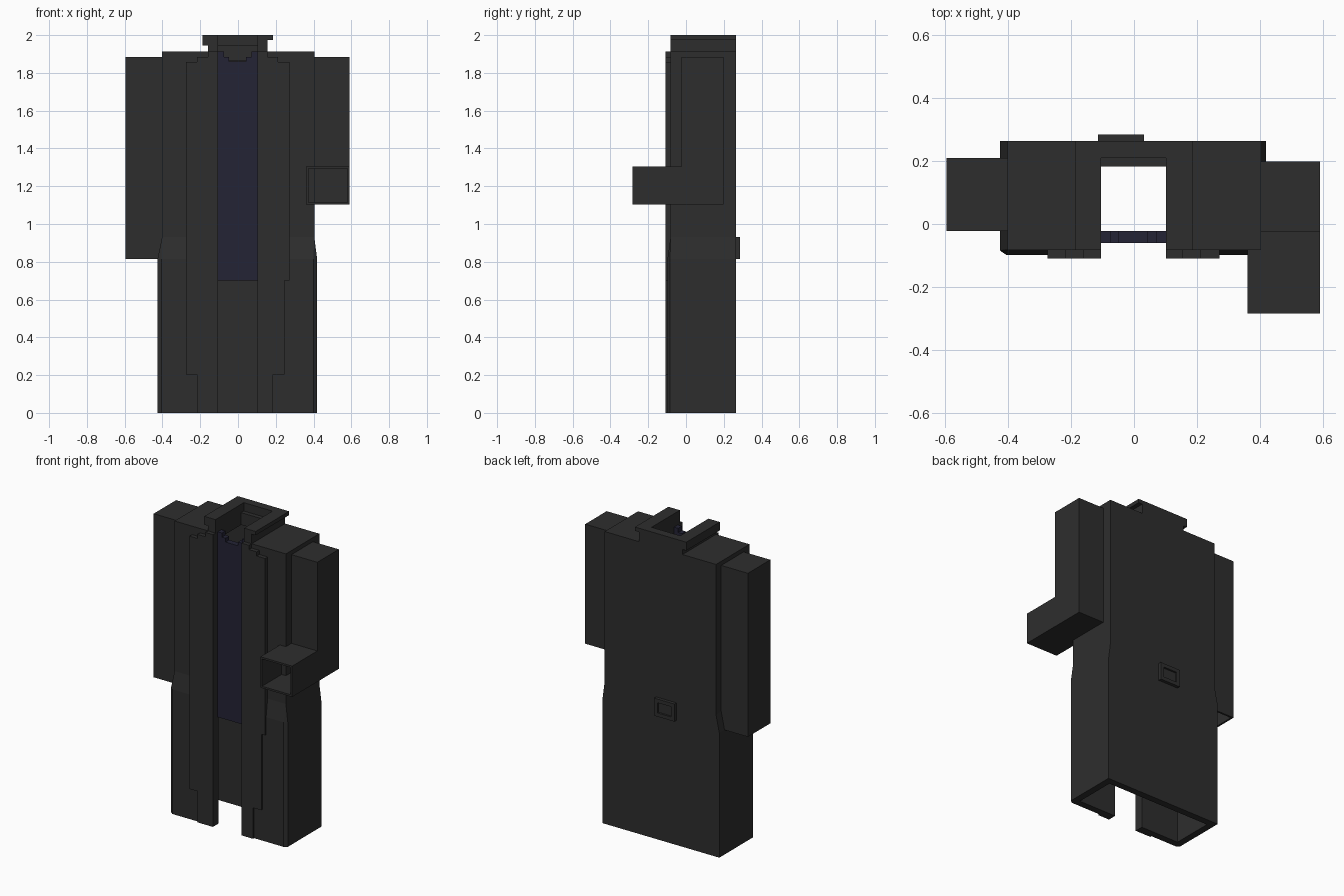
import bpy, bmesh
from mathutils import Vector

if "Cube" in bpy.data.objects:
    bpy.data.objects.remove(bpy.data.objects["Cube"])


def material(name, rgb):
    m = bpy.data.materials.new(name)
    m.diffuse_color = (*rgb, 1)
    m.use_nodes = True
    m.node_tree.nodes["Principled BSDF"].inputs["Base Color"].default_value = m.diffuse_color
    return m


CLOTH = material("charcoal cloth", (0.027, 0.027, 0.027))
NAVY = material("navy cloth", (0.0175, 0.0168, 0.036))


def finish(name, bm, mat):
    bmesh.ops.recalc_face_normals(bm, faces=bm.faces)
    me = bpy.data.meshes.new(name)
    bm.to_mesh(me)
    bm.free()
    me.materials.append(mat)
    ob = bpy.data.objects.new(name, me)
    bpy.context.collection.objects.link(ob)
    return ob


def box(name, x, y, z, mat=CLOTH, hole=None, rim=0.017, depth=0.1):
    """Box from ranges; hole = direction of a face to sink inwards."""
    bm = bmesh.new()
    bmesh.ops.create_cube(bm, size=1)
    for v in bm.verts:
        v.co = Vector([r[0] if c < 0 else r[1] for c, r in zip(v.co, (x, y, z))])
    if hole:
        d = Vector(hole)
        bm.normal_update()
        f = next(f for f in bm.faces if f.normal.dot(d) > 0.9)
        bmesh.ops.inset_individual(bm, faces=[f], thickness=rim)
        new = bmesh.ops.extrude_discrete_faces(bm, faces=[f])["faces"][0]
        bmesh.ops.translate(bm, verts=new.verts, vec=-d * depth)
    return finish(name, bm, mat)


def front_plate(name, outline, y, mat=CLOTH):
    """Outline of (x, z) points extruded through the y range."""
    bm = bmesh.new()
    f = bm.faces.new([bm.verts.new((px, y[0], pz)) for px, pz in outline])
    ext = bmesh.ops.extrude_face_region(bm, geom=[f])["geom"]
    bmesh.ops.translate(bm, verts=[g for g in ext if isinstance(g, bmesh.types.BMVert)],
                        vec=(0, y[1] - y[0], 0))
    return finish(name, bm, mat)


BACK, GL, GR, TOP, WALL = 0.264, -0.105, 0.102, 1.912, 0.045


# Coat body: C-shaped cross-section, open at the front, flaring below the waist
def section(xl, xr, yf, c):
    t, yi, yb = WALL, yf + WALL, BACK - WALL
    return [(GL, yf), (xl + c, yf), (xl, yf + 0.7 * c), (xl, BACK), (xr, BACK),
            (xr, yf + 0.7 * c), (xr - c, yf), (GR, yf), (GR, yi), (xr - t, yi),
            (xr - t, yb), (xl + t, yb), (xl + t, yi), (GL, yi)]


bm = bmesh.new()
rings = []
for z, args in [(0, (-0.426, 0.419, -0.098, 0.02)), (0.815, (-0.426, 0.419, -0.098, 0.02)),
                (0.93, (-0.402, 0.404, -0.082, 0)), (TOP, (-0.402, 0.404, -0.082, 0))]:
    rings.append([bm.verts.new((px, py, z)) for px, py in section(*args)])
for a, b in zip(rings, rings[1:]):
    for i in range(len(a)):
        j = (i + 1) % len(a)
        bm.faces.new((a[i], a[j], b[j], b[i]))
for r in (rings[0], rings[-1]):
    bm.faces.new(r)
bmesh.ops.remove_doubles(bm, verts=bm.verts, dist=0.0001)
finish("coat_body", bm, CLOTH)

# Shoulder tops closing the body on each side of the neck opening
box("left_shoulder", (-0.401, GL), (-0.081, BACK - 0.001), (1.865, TOP))
box("right_shoulder", (GR, 0.403), (-0.081, BACK - 0.001), (1.865, TOP))

# Collar: side walls, back wall with inner ledge, turned-out rims
box("collar_left", (-0.16, GL), (-0.082, BACK), (1.9, 2))
box("collar_right", (GR, 0.156), (-0.082, BACK), (1.9, 2))
box("collar_back", (GL, GR), (0.21, BACK), (1.9, 2))
box("collar_ledge", (GL, GR), (0.182, 0.21), (1.865, 1.945))
box("collar_left_rim", (-0.187, -0.16), (-0.082, BACK), (1.945, 2))
box("collar_right_rim", (0.156, 0.185), (-0.082, BACK), (1.975, 2))

# Stepped lapels running down both front edges
LAPEL_Y = (-0.109, -0.08)
front_plate("left_lapel", [(GL, 0), (-0.217, 0), (-0.217, 0.203), (-0.275, 0.203),
                           (-0.275, 1.857), (-0.217, 1.857), (-0.217, 1.884),
                           (-0.16, 1.884), (-0.16, TOP), (GL, TOP)], LAPEL_Y)
front_plate("right_lapel", [(GR, 0), (0.185, 0), (0.185, 0.203), (0.245, 0.203),
                            (0.245, 0.7), (0.272, 0.7), (0.272, 1.857), (0.212, 1.857),
                            (0.212, 1.884), (0.156, 1.884), (0.156, TOP), (GR, TOP)], LAPEL_Y)

# Navy shirt front with stepped neckline
front_plate("shirt_front", [(GL, 0.7), (GR, 0.7), (GR, TOP), (0.072, TOP), (0.072, 1.885),
                            (0.043, 1.885), (0.043, 1.86), (-0.048, 1.86), (-0.048, 1.885),
                            (-0.075, 1.885), (-0.075, TOP), (GL, TOP)], (-0.06, -0.022), NAVY)

# Sleeves: one hanging straight, one bent forward, both open at the cuff
box("left_sleeve", (-0.595, -0.4), (-0.022, 0.21), (0.815, 1.885), hole=(0, 0, -1), depth=1.0)
box("right_upper_sleeve", (0.403, 0.591), (-0.024, 0.198), (1.3, 1.885))
box("right_forearm_sleeve", (0.361, 0.591), (-0.284, 0.198), (1.103, 1.305),
    hole=(0, -1, 0), depth=0.44)

# Small buckle on the back of the waist
box("back_buckle", (-0.115, 0.031), (0.25, 0.285), (0.815, 0.93),
    hole=(0, 1, 0), rim=0.034, depth=0.012)
